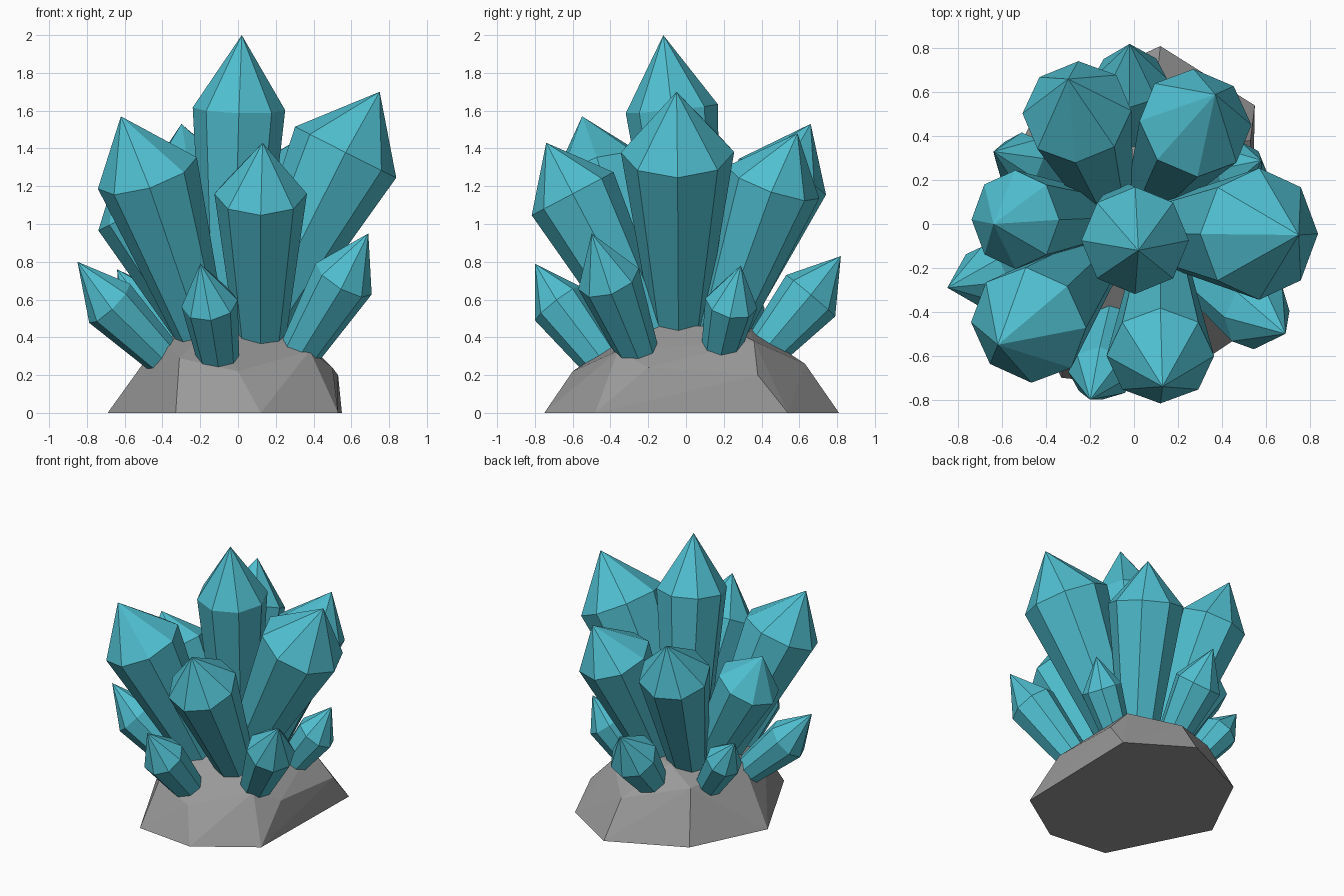
import bpy, bmesh, math
from mathutils import Vector

if "Cube" in bpy.data.objects:
    bpy.data.objects.remove(bpy.data.objects["Cube"])


def material(name, col):
    m = bpy.data.materials.new(name)
    m.diffuse_color = (*col, 1)
    m.use_nodes = True
    m.node_tree.nodes["Principled BSDF"].inputs["Base Color"].default_value = m.diffuse_color
    return m


TEAL = material("teal crystal", (0.08, 0.52, 0.63))
GREY = material("grey rock", (0.32, 0.32, 0.32))


def finish(name, bm, mat):
    bmesh.ops.recalc_face_normals(bm, faces=bm.faces[:])
    me = bpy.data.meshes.new(name)
    bm.to_mesh(me)
    bm.free()
    me.materials.append(mat)
    ob = bpy.data.objects.new(name, me)
    bpy.context.collection.objects.link(ob)


def crystal(name, base, shoulder, tip, r_base, r_shoulder, sides=8):
    """Flared eight-sided shaft with a pointed cap, root sunk in the rock."""
    base, shoulder, tip = Vector(base), Vector(shoulder), Vector(tip)
    axis = (shoulder - base).normalized()
    q = Vector((0, 0, 1)).rotation_difference(axis)
    bm = bmesh.new()

    def ring(c, r):
        return [bm.verts.new(c + q @ Vector((r * math.cos(a), r * math.sin(a), 0)))
                for a in (2 * math.pi * i / sides for i in range(sides))]

    low, high = ring(base - axis * 0.06, r_base), ring(shoulder, r_shoulder)
    top = bm.verts.new(tip)
    bm.faces.new(low[::-1])
    for i in range(sides):
        j = (i + 1) % sides
        bm.faces.new((low[i], low[j], high[j], high[i]))
        bm.faces.new((high[i], high[j], top))
    finish(name, bm, TEAL)


# Rock mound: convex hull of a seven-sided foot, a middle ring and a crown
foot = [(.55, .54), (.12, .81), (-.42, .56), (-.69, .01), (-.33, -.7), (.12, -.75), (.53, -.48)]
upper = [(0, -.6, .22), (.53, .38, .2), (.5, -.2, .24), (.38, -.36, .33), (-.31, -.5, .29),
         (-.41, -.1, .39), (-.32, .4, .36), (.1, .63, .26), (.36, .36, .38),
         (-.15, -.24, .45), (.22, -.15, .46), (.24, .2, .46), (-.1, .33, .46)]
bm = bmesh.new()
for p in [(x, y, 0) for x, y in foot] + upper:
    bm.verts.new(p)
bmesh.ops.convex_hull(bm, input=bm.verts[:])
bmesh.ops.dissolve_limit(bm, angle_limit=0.02, verts=bm.verts[:], edges=bm.edges[:])
finish("rock_base", bm, GREY)

# Tall crystals
crystal("centre_crystal", (-.03, .04, .42), (.005, -.075, 1.61), (.02, -.12, 2.0), .14, .245)
crystal("right_crystal", (.1, -.04, .45), (.57, -.045, 1.38), (.75, -.05, 1.7), .13, .3)
crystal("front_left_crystal", (-.2, -.19, .43), (-.48, -.46, 1.27), (-.62, -.55, 1.57), .13, .275)
crystal("front_crystal", (.12, -.21, .42), (.12, -.6, 1.16), (.13, -.74, 1.43), .13, .245)
crystal("left_crystal", (-.2, .03, .42), (-.54, .02, 1.07), (-.64, 0, 1.29), .12, .225)
crystal("back_left_crystal", (-.14, .17, .43), (-.26, .51, 1.25), (-.3, .66, 1.53), .13, .25)
crystal("back_right_crystal", (.11, .18, .43), (.28, .46, 1.22), (.37, .59, 1.48), .13, .26)

# Small crystals around the rim
crystal("small_front_crystal", (-.11, -.48, .32), (-.15, -.68, .58), (-.2, -.8, .79), .11, .15)
crystal("small_right_front_crystal", (.35, -.27, .36), (.56, -.41, .71), (.69, -.5, .95), .11, .17)
crystal("small_left_front_crystal", (-.42, -.17, .32), (-.68, -.25, .58), (-.85, -.29, .8), .1, .15)
crystal("small_left_back_crystal", (-.34, .22, .32), (-.52, .29, .58), (-.64, .33, .76), .09, .13)
crystal("small_back_crystal", (-.01, .44, .36), (-.02, .66, .62), (-.02, .82, .83), .11, .17)
crystal("small_right_back_crystal", (.34, .19, .36), (.49, .24, .58), (.58, .29, .78), .1, .14)
